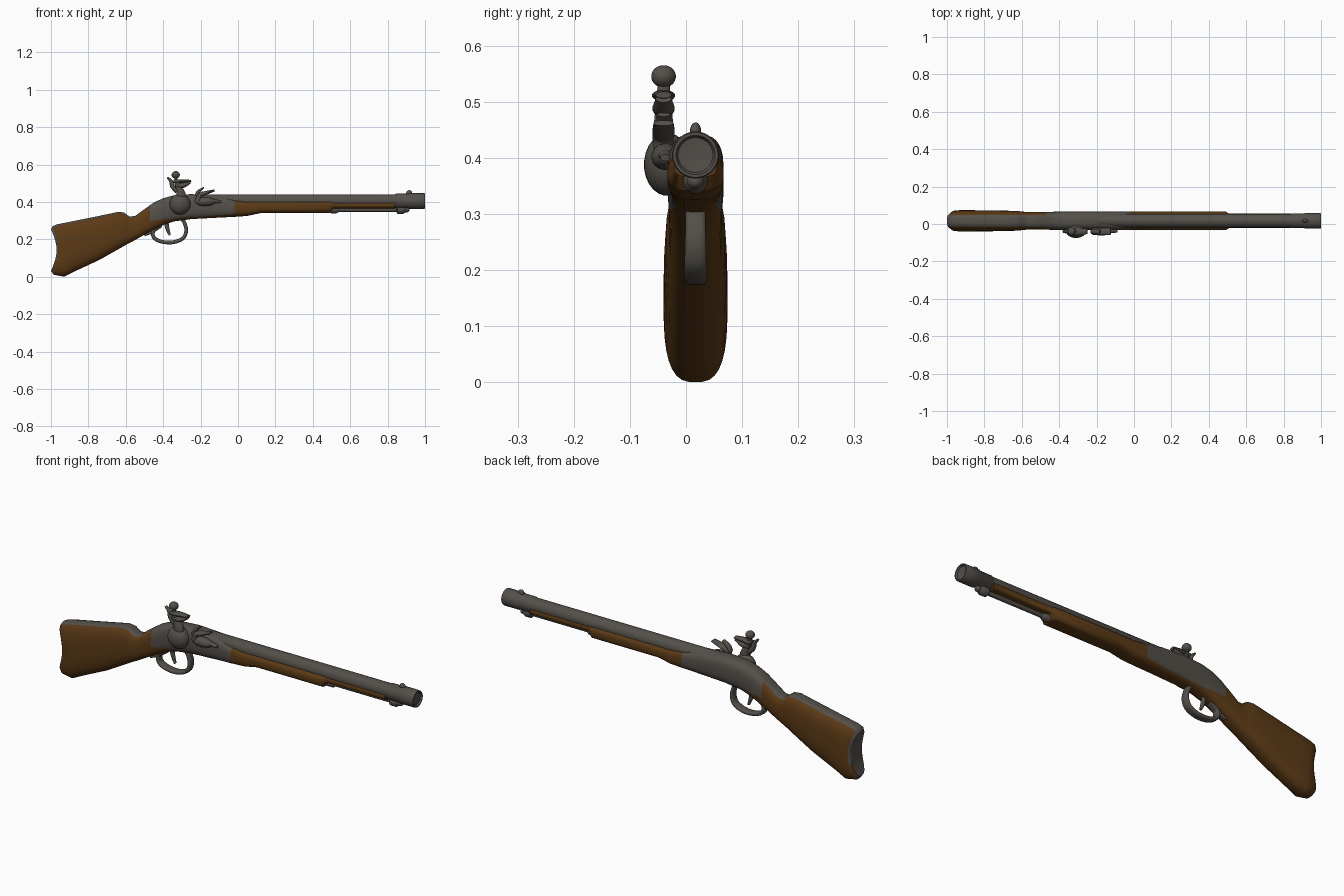
import bpy, bmesh, math
from mathutils import Vector

if "Cube" in bpy.data.objects:
    bpy.data.objects.remove(bpy.data.objects["Cube"])

CY = 0.017      # centre plane of stock and barrel
LY = -0.040     # plane of the lock parts


def material(name, col):
    m = bpy.data.materials.new(name)
    m.diffuse_color = (*col, 1)
    m.use_nodes = True
    m.node_tree.nodes["Principled BSDF"].inputs["Base Color"].default_value = m.diffuse_color
    return m


WOOD = material("walnut wood", (0.105, 0.042, 0.008))
METAL = material("dark steel", (0.088, 0.079, 0.068))


def ring(cx, cz, nx, nz, hy, cy, e=2.0, n=24, bulge=0.0):
    """Superellipse section; (nx, nz) is its half axis in the xz plane."""
    pts = []
    for k in range(n):
        t = (k + 0.5) * 2 * math.pi / n
        c, s = math.cos(t), math.sin(t)
        c = math.copysign(abs(c) ** (2 / e), c)
        s = math.copysign(abs(s) ** (2 / e), s)
        pts.append(Vector((cx + nx * s + bulge * math.cos(s * math.pi / 2),
                           cy + hy * c, cz + nz * s)))
    return pts


def skin(name, rings, mat, angle=40, finish=None):
    """Join section rings into one closed object."""
    bm = bmesh.new()
    loops = [[bm.verts.new(p) for p in r] for r in rings]
    n = len(loops[0])
    for a, b in zip(loops, loops[1:]):
        for k in range(n):
            bm.faces.new((a[k], a[(k + 1) % n], b[(k + 1) % n], b[k]))
    for l in (loops[0], loops[-1]):       # caps made of strips across y
        for k in range(-n // 4, n // 4 - 1):
            bm.faces.new((l[k], l[k + 1], l[n // 2 - 2 - k], l[n // 2 - 1 - k]))
    bmesh.ops.recalc_face_normals(bm, faces=bm.faces)
    me = bpy.data.meshes.new(name)
    me.materials.append(mat)
    if finish:
        finish(bm, me)
    bm.to_mesh(me)
    bm.free()
    me.shade_smooth()
    me.set_sharp_from_angle(angle=math.radians(angle))
    ob = bpy.data.objects.new(name, me)
    bpy.context.collection.objects.link(ob)
    return ob


def lathe(name, prof, y, z, mat=METAL, n=32):
    """Turned part along x from (x, radius) pairs."""
    return skin(name, [ring(x, z, 0, r, r, y, n=n) for x, r in prof], mat)


def sweep(name, pts, y, e=2.0, mat=METAL, steps=5):
    """Smooth bar through (x, z, half thickness, half width) points."""
    p = [Vector(q) for q in pts]
    p = [2 * p[0] - p[1]] + p + [2 * p[-1] - p[-2]]
    path = []
    for a, b, c, d in zip(p, p[1:], p[2:], p[3:]):
        for i in range(steps):
            t = i / steps
            path.append(0.5 * (2 * b + (c - a) * t + (2 * a - 5 * b + 4 * c - d) * t * t
                               + (3 * b - a - 3 * c + d) * t ** 3))
    path.append(p[-2])
    rings = []
    for i, q in enumerate(path):
        d = path[min(i + 1, len(path) - 1)] - path[max(i - 1, 0)]
        d = Vector((d[0], d[1])).normalized()
        rings.append(ring(q[0], q[1], -d.y * q[2], d.x * q[2], q[3], y, e, 16))
    return skin(name, rings, mat)


def ball(name, x, y, z, rx, ry, rz):
    rings = []
    for i in range(17):
        t = math.pi * (0.01 + 0.98 * i / 16)
        s = math.sin(t)
        rings.append(ring(x - rx * math.cos(t), z, 0, rz * s, ry * s, y))
    return skin(name, rings, METAL, 60)


# Stock: x top, z top, x bottom, z bottom, half width
stations = [
    (-1.0, .255, -1.0, .03, .045), (-.99, .272, -.985, .01, .054),
    (-.965, .281, -.93, .0, .057), (-.90, .294, -.88, .025, .057),
    (-.78, .318, -.74, .09, .056), (-.64, .347, -.62, .158, .053),
    (-.61, .344, -.59, .175, .05), (-.58, .322, -.57, .185, .047),
    (-.55, .325, -.54, .202, .047), (-.50, .362, -.49, .230, .047),
    (-.45, .397, -.44, .255, .048), (-.40, .420, -.39, .280, .05),
    (-.34, .436, -.34, .296, .05), (-.25, .442, -.25, .308, .05),
    (-.12, .435, -.12, .315, .05), (-.02, .415, -.02, .320, .05),
    (.05, .405, .05, .325, .05), (.12, .405, .12, .340, .05),
    (.49, .405, .49, .340, .05), (.51, .403, .51, .365, .038),
    (.84, .403, .84, .365, .038)]
bulges = {0: .03, 1: .027, 2: .018}
stock_rings = [ring((a + c) / 2, (b + d) / 2, (a - c) / 2, (b - d) / 2, w, CY,
                    2.9, 32, bulges.get(i, 0))
               for i, (a, b, c, d, w) in enumerate(stations)]


def lock_line(x):
    return 0.30 + (x + 0.47) * 0.08


def paint_stock(bm, me):
    # cut along the steel borders, then colour by region
    me.materials.append(METAL)
    for co, no in (((-.47, 0, 0), (1, 0, 0)), ((-.02, 0, 0), (1, 0, 0)),
                   ((-.47, 0, .30), (-.08, 0, 1)),
                   ((0, CY - .03, 0), (0, 1, 0)), ((0, CY + .03, 0), (0, 1, 0))):
        bmesh.ops.bisect_plane(bm, geom=bm.verts[:] + bm.edges[:] + bm.faces[:],
                               plane_co=co, plane_no=no, dist=1e-5)
    bm.normal_update()
    for f in bm.faces:
        c, n = f.calc_center_median(), f.normal
        lock = -.47 < c.x < -.02 and c.z > lock_line(c.x)
        comb = c.x < -.47 and n.z > .45 and abs(c.y - CY) < .03
        butt = c.x < -.94 and n.x < -.6
        f.material_index = int(lock or comb or butt)


skin("stock", stock_rings, WOOD, 50, paint_stock)

# Barrel with thicker muzzle and shallow bore
lathe("barrel", [(-.22, .030), (-.20, .036), (.92, .036)], CY, .405)
lathe("muzzle", [(.84, .036), (.845, .039), (.91, .039), (.915, .042), (.995, .042),
                 (1.0, .040), (1.0, .035), (.992, .031), (.99, .01)], CY, .405)
ball("front_sight", .915, CY, .447, .016, .010, .016)

# Ramrod and its holders
lathe("ramrod", [(.45, .011), (.90, .011)], CY, .358, n=16)
for i, (x, r) in enumerate(((.515, .019), (.872, .022))):
    lathe("ramrod_holder_%d" % (i + 1),
          [(x - .025, r * .6), (x - .018, r), (x + .012, r), (x + .025, r * .6)],
          CY, .358, n=20)
ball("ramrod_tip", .90, CY, .358, .018, .015, .014)

# Trigger guard and trigger
sweep("trigger_guard", [(-.42, .268, .010, .018), (-.452, .245, .010, .018),
                        (-.450, .210, .010, .019), (-.41, .188, .010, .020),
                        (-.35, .184, .010, .020), (-.295, .205, .010, .020),
                        (-.277, .245, .010, .019), (-.285, .285, .010, .018),
                        (-.30, .31, .010, .018)], CY, 3)
sweep("guard_tail", [(-.41, .272, .008, .016), (-.46, .240, .008, .016),
                     (-.50, .222, .006, .012)], CY, 3)
sweep("trigger", [(-.385, .30, .013, .009), (-.378, .26, .011, .009),
                  (-.365, .222, .006, .008)], CY)

# Lock: cock with jaws, screw and horn
ball("cock_base", -.31, -.033, .388, .056, .042, .056)
sweep("cock_neck", [(-.31, .39, .035, .020), (-.305, .44, .026, .020),
                    (-.318, .475, .018, .016), (-.325, .51, .016, .016)], LY)
sweep("lower_jaw", [(-.335, .488, .012, .017), (-.295, .488, .014, .020),
                    (-.255, .505, .007, .014)], LY)
sweep("upper_jaw", [(-.345, .510, .009, .017), (-.30, .511, .010, .021),
                    (-.25, .512, .006, .014)], LY)
sweep("cock_horn", [(-.325, .455, .012, .014), (-.35, .482, .012, .013),
                    (-.358, .510, .010, .011), (-.378, .532, .005, .008)], LY)
sweep("jaw_screw", [(-.33, .50, .009, .012), (-.332, .54, .008, .011)], LY)
ball("jaw_screw_knob", -.333, LY, .545, .022, .022, .020)

# Lock: pan and curved striking steel
ball("pan", -.175, -.036, .402, .055, .026, .024)
sweep("striking_steel", [(-.215, .405, .016, .018), (-.205, .435, .013, .018),
                         (-.175, .447, .011, .020), (-.125, .462, .005, .018)], LY)
sweep("steel_spur", [(-.225, .43, .009, .014), (-.212, .455, .009, .014),
                     (-.182, .477, .004, .012)], LY)
sweep("steel_spring", [(-.17, .40, .012, .016), (-.13, .405, .010, .014),
                       (-.09, .40, .006, .010)], -.036)
